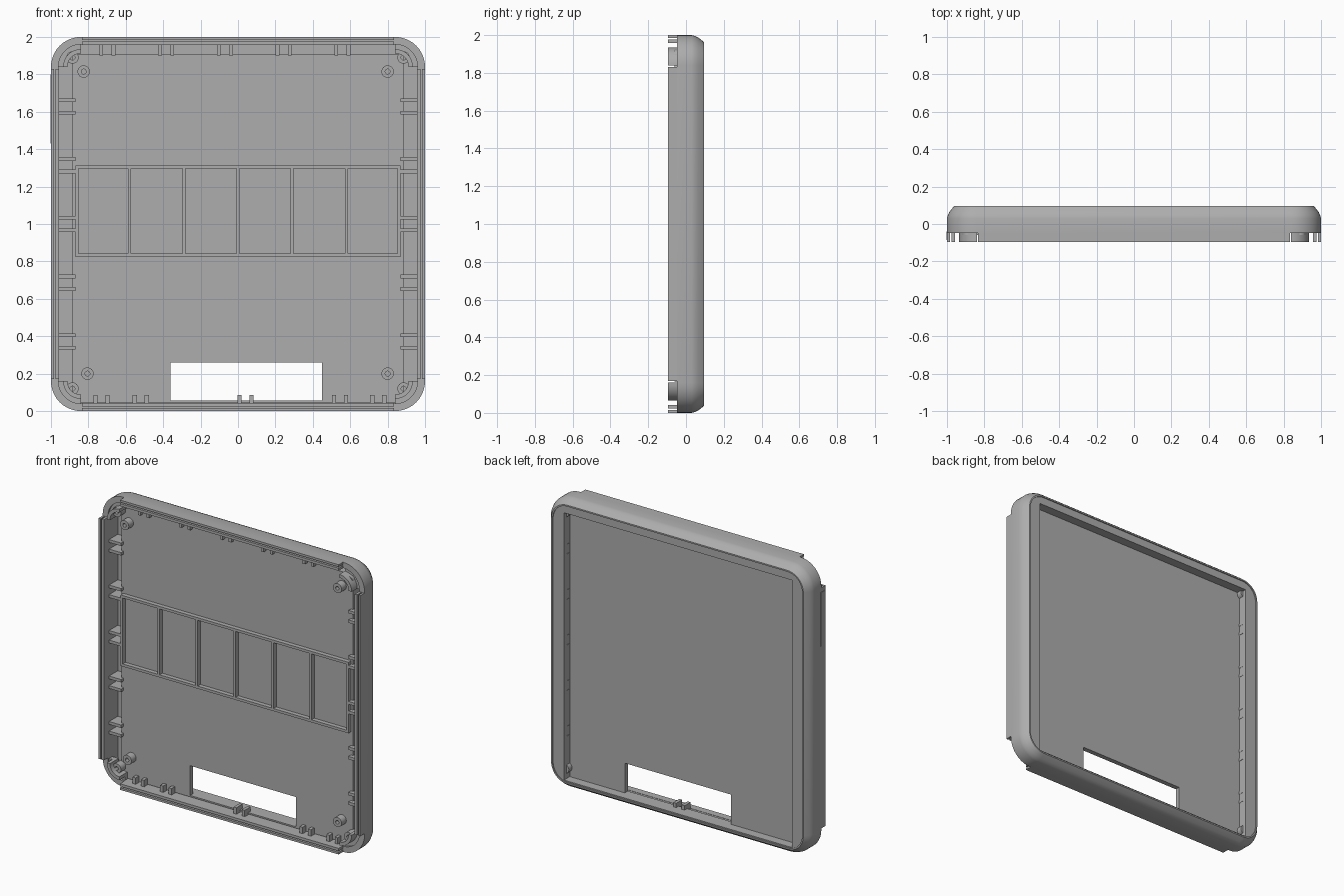
import bpy, bmesh, math
from mathutils import Vector

cube = bpy.data.objects.get("Cube")
if cube:
    bpy.data.objects.remove(cube)

grey = bpy.data.materials.new("plain grey plastic")
grey.use_nodes = True
COLOUR = (0.42, 0.42, 0.42, 1)
grey.diffuse_color = COLOUR
grey.node_tree.nodes["Principled BSDF"].inputs["Base Color"].default_value = COLOUR


def finish(name, bm, smooth=False):
    bmesh.ops.recalc_face_normals(bm, faces=bm.faces)
    mesh = bpy.data.meshes.new(name)
    bm.to_mesh(mesh)
    bm.free()
    obj = bpy.data.objects.new(name, mesh)
    bpy.context.collection.objects.link(obj)
    mesh.materials.append(grey)
    if smooth:
        bpy.ops.object.select_all(action='DESELECT')
        obj.select_set(True)
        bpy.context.view_layer.objects.active = obj
        bpy.ops.object.shade_smooth_by_angle(angle=math.radians(25))
    return obj


def add_box(bm, x0, x1, y0, y1, z0, z1):
    verts = bmesh.ops.create_cube(bm, size=1)["verts"]
    for v in verts:
        v.co = Vector(((x0 + x1) / 2 + v.co.x * (x1 - x0),
                       (y0 + y1) / 2 + v.co.y * (y1 - y0),
                       (z0 + z1) / 2 + v.co.z * (z1 - z0)))


def boxes(name, items):
    bm = bmesh.new()
    for item in items:
        add_box(bm, *item)
    return finish(name, bm)


def loft(bm, rings, closed_ring=True):
    """Bridge matching rings of points into a closed solid skin."""
    loops = [[bm.verts.new(p) for p in ring] for ring in rings]
    n = len(loops[0])
    for a, b in zip(loops, loops[1:] + loops[:1]):
        for i in range(n if closed_ring else n - 1):
            j = (i + 1) % n
            bm.faces.new((a[i], a[j], b[j], b[i]))
    if not closed_ring:
        bm.faces.new([l[0] for l in loops])
        bm.faces.new([l[-1] for l in loops])


def rounded(hx, z0, z1, r, y, steps=10):
    """Rounded rectangle ring standing in the xz plane."""
    ring = []
    for k, (sx, top) in enumerate(((1, 1), (-1, 1), (-1, 0), (1, 0))):
        cx, cz = sx * (hx - r), (z1 - r if top else z0 + r)
        for i in range(steps + 1):
            a = math.pi / 2 * (k + i / steps)
            ring.append((cx + r * math.cos(a), y, cz + r * math.sin(a)))
    return ring


def inset(d, y):
    return rounded(1 - d, d, 2 - d, 0.16 - d, y)


# Heights along the depth axis
LIP, EDGE, FLOOR, REAR = -0.095, -0.048, -0.008, 0.025

# Shell: outer wall, curved back edge, sunk back frame and inner channel
bm = bmesh.new()
loft(bm, [
    inset(0.04, EDGE), inset(0, EDGE), inset(0, 0.03), inset(0.004, 0.045),
    inset(0.013, 0.065), inset(0.037, 0.095), inset(0.047, 0.095), inset(0.047, 0.088),
    rounded(0.87, 0.055, 1.9, 0.002, 0.088), rounded(0.87, 0.055, 1.9, 0.002, REAR),
    rounded(0.885, 0.045, 1.91, 0.002, REAR), rounded(0.885, 0.045, 1.91, 0.002, 0.06),
    inset(0.04, 0.06)])
finish("shell", bm, True)

# Panel built around the window opening
WX0, WX1, WZ0, WZ1 = -0.36, 0.45, 0.055, 0.26
boxes("panel", [
    (-0.885, 0.885, FLOOR, REAR, WZ1, 1.91),
    (-0.885, WX0, FLOOR, REAR, 0.045, WZ1),
    (WX1, 0.885, FLOOR, REAR, 0.045, WZ1),
    (WX0, WX1, FLOOR, REAR, 0.045, WZ0)])

# Double lips along the four straight edges
for name, a, b in (("outer_lip", 0, 0.015), ("inner_lip", 0.024, 0.042)):
    strips = []
    for s in (-1, 1):
        x0, x1 = sorted((s * (1 - a), s * (1 - b)))
        strips.append((x0, x1, LIP, EDGE + 0.002, 0.17, 1.83))
        z0, z1 = 1 + x0, 1 + x1
        strips.append((-0.835, 0.835, LIP, EDGE + 0.002, z0, z1))
    boxes(name, strips)

# Curved inner lips at the corners, each on a wider foot
bm = bmesh.new()
for k in range(4):
    sx, sz = (1, -1, -1, 1)[k], (1, 1, -1, -1)[k]
    for r0, r1, y0, y1 in ((0.072, 0.095, LIP, -0.03), (0.072, 0.125, -0.035, 0.0)):
        rings = []
        for r, y in ((r0, y0), (r1, y0), (r1, y1), (r0, y1)):
            arc = [math.pi / 2 * (k + i / 10) for i in range(11)]
            rings.append([(sx * 0.84 + r * math.cos(a), y, 1 + sz * 0.84 + r * math.sin(a))
                          for a in arc])
        loft(bm, rings, False)
finish("corner_lips", bm, True)

# Paired ribs across the side and top channels
side, top = [], []
for k in range(-2, 3):
    for d in (-0.033, 0.033):
        z = 1 + 0.314 * k + d
        for s in (-1, 1):
            x0, x1 = sorted((s * 0.868, s * 0.965))
            side.append((x0, x1, -0.035, 0.062, z - 0.01, z + 0.01))
        x = -0.07 + 0.314 * k + d
        top.append((x - 0.01, x + 0.01, -0.035, 0.062, 1.9, 1.965))
boxes("side_ribs", side)
boxes("top_ribs", top)
boxes("bottom_prongs", [
    (x + d - 0.011, x + d + 0.011, -0.045, 0.02, 0.035, 0.085)
    for x in (-0.73, -0.52, 0.04, 0.545, 0.75) for d in (-0.032, 0.032)])

# Divider frame across the middle of the panel
bars = [(-0.87, 0.87, FLOOR - 0.03, FLOOR + 0.005, z - 0.009, z + 0.009)
        for z in (0.833, 1.305)]
bars += [(x - 0.008, x + 0.008, FLOOR - 0.03, FLOOR + 0.005, 0.833, 1.305)
         for x in [0.29 * k for k in range(-2, 3)] + [-0.862, 0.862]]
boxes("divider_frame", bars)


# Hollow screw posts
def posts(name, places, front, back):
    bm = bmesh.new()
    for cx, cz in places:
        rings = []
        for r, y in ((0.013, front), (0.033, front), (0.033, back), (0.013, back)):
            rings.append([(cx + r * math.cos(math.tau * i / 24), y,
                           cz + r * math.sin(math.tau * i / 24)) for i in range(24)])
        loft(bm, rings)
    finish(name, bm, True)


posts("panel_posts", ((-0.825, 1.815), (0.8, 1.815), (-0.805, 0.2), (0.8, 0.2)), -0.06, 0.0)
posts("corner_posts", [(sx * 0.885, z) for sx in (-1, 1) for z in (0.12, 1.89)], -0.06, 0.061)

# Thin plain plate on one side wall
boxes("side_plate", [(-1.003, -0.995, -0.085, -0.04, 1.43, 1.8)])
